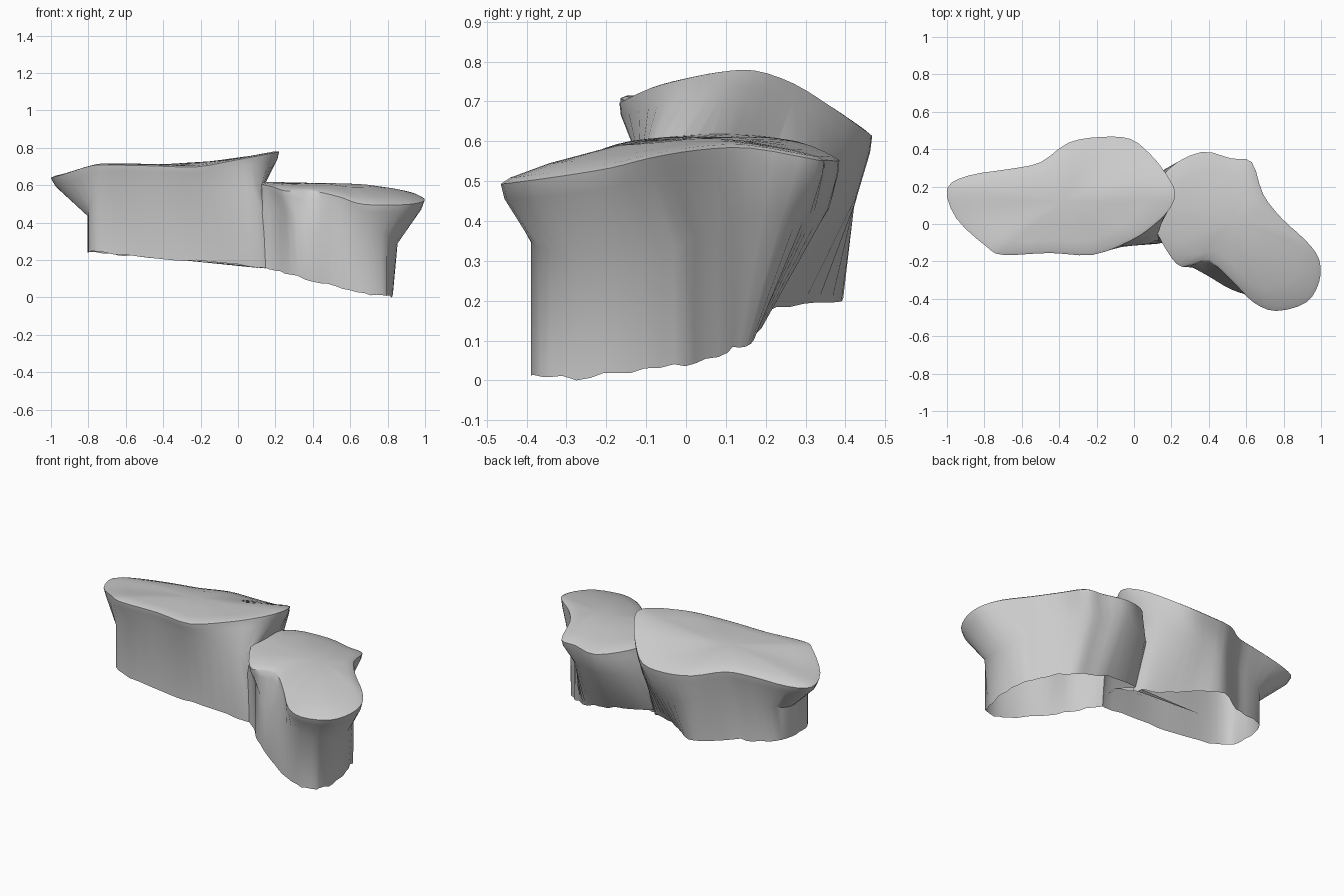
import bpy, bmesh, random
from math import exp
from mathutils import Vector

if "Cube" in bpy.data.objects:
    bpy.data.objects.remove(bpy.data.objects["Cube"])

random.seed(4)
STEPS = 3  # subdivisions between outline columns


def spline(a, b, c, d, t):
    return 0.5 * (2 * b + (c - a) * t + (2 * a - 5 * b + 4 * c - d) * t * t
                  + (3 * b - a - 3 * c + d) * t ** 3)


def build_rock(name, columns, center, foot, push):
    """columns: rim x, y, z / wall x, y / height where the overhang meets the wall"""
    n = len(columns)
    cols = []
    for i in range(n):
        for s in range(STEPS):
            quad = [columns[(i + k) % n] for k in (-1, 0, 1, 2)]
            cols.append([spline(*v, s / STEPS) for v in zip(*quad)])
    c = Vector(center)
    bm = bmesh.new()
    rings = [[] for _ in range(7)]
    for x, y, z, wx, wy, nz in cols:
        rim, neck = Vector((x, y, z)), Vector((wx, wy, nz))
        low = Vector((wx, wy, 0)) + Vector(push(wx, wy))
        low.z = foot(low.x, low.y) + random.uniform(-.007, .007)
        # crown rings
        for r, f in enumerate((.4, .75, .95)):
            p = c.lerp(rim, f)
            p.z = rim.z + (c.z - rim.z) * (1 - f ** 1.8) + .006 * f
            rings[r].append(bm.verts.new(p))
        # rim, overhang and wall rings
        under = rim.lerp(neck, .12) - Vector((0, 0, .02))
        for r, p in enumerate((rim, under, neck, low)):
            rings[r + 3].append(bm.verts.new(p))
    m = len(cols)
    top = bm.verts.new(c)
    base = bm.verts.new((c.x, c.y, foot(c.x, c.y)))
    for i in range(m):
        j = (i + 1) % m
        bm.faces.new((top, rings[0][i], rings[0][j]))
        bm.faces.new((base, rings[-1][j], rings[-1][i]))
        for a, b in zip(rings, rings[1:]):
            bm.faces.new((a[i], b[i], b[j], a[j]))
    bmesh.ops.recalc_face_normals(bm, faces=bm.faces)
    me = bpy.data.meshes.new(name)
    bm.to_mesh(me)
    bm.free()
    ob = bpy.data.objects.new(name, me)
    bpy.context.collection.objects.link(ob)
    return ob


def left_push(x, y):
    """hollow the back foot inward, flare the front right foot"""
    back = min(max((y - .1) / .15, 0), 1)
    flare = min(max((x - .02) / .1, 0), 1) * (1 - back)
    return (.08 * flare, -.2 * back * exp(-((x + .02) / .2) ** 2), 0)


def right_push(x, y):
    return (-.025 if x > .8 else 0, -.65 * max(y - .1, 0), 0)


# upper slab on the left
left_cols = [
    (-1.0, .19, .645, -.80, .10, .44), (-.95, .03, .66, -.80, .00, .46),
    (-.79, -.12, .71, -.78, -.09, .52), (-.70, -.165, .715, -.66, -.13, .60),
    (-.45, -.155, .71, -.42, -.135, .62), (-.22, -.165, .705, -.22, -.135, .60),
    (-.02, -.09, .74, .00, -.115, .58), (.10, -.01, .762, .11, -.09, .58),
    (.19, .08, .78, .14, .02, .60), (.22, .17, .785, .14, .15, .61),
    (.17, .27, .752, .12, .26, .57), (.09, .37, .69, .06, .35, .52),
    (-.02, .455, .63, -.06, .42, .48), (-.18, .465, .62, -.20, .42, .44),
    (-.35, .435, .635, -.34, .41, .46), (-.50, .33, .66, -.52, .28, .50),
    (-.66, .295, .66, -.64, .25, .48), (-.88, .26, .645, -.76, .20, .46)]
left_rock = build_rock("left_rock", left_cols, (-.38, .12, .72),
                       lambda x, y: .18 - .09 * x, left_push)

# lower slab on the right
right_cols = [
    (.10, .12, .62, .06, .12, .45), (.11, -.01, .615, .10, -.06, .45),
    (.18, -.15, .60, .20, -.13, .48), (.26, -.23, .575, .28, -.21, .46),
    (.40, -.20, .575, .40, -.28, .36), (.54, -.32, .545, .52, -.35, .36),
    (.64, -.42, .51, .64, -.385, .36), (.76, -.465, .50, .74, -.385, .35),
    (.92, -.42, .505, .82, -.34, .33), (.99, -.31, .52, .85, -.24, .30),
    (.99, -.19, .54, .85, -.14, .30), (.92, -.09, .565, .82, -.03, .34),
    (.79, .03, .585, .74, .05, .38), (.69, .16, .59, .66, .15, .42),
    (.63, .33, .56, .58, .28, .42), (.52, .35, .56, .48, .32, .42),
    (.36, .385, .56, .36, .36, .44), (.18, .29, .60, .16, .29, .44)]
right_rock = build_rock("right_rock", right_cols, (.54, .02, .617),
                        lambda x, y: .205 - .2 * x + .1 * y, right_push)

# weld both slabs into one outer skin
mod = left_rock.modifiers.new("weld", 'BOOLEAN')
mod.operation = 'UNION'
mod.solver = 'EXACT'
mod.object = right_rock
deps = bpy.context.evaluated_depsgraph_get()
mesh = bpy.data.meshes.new_from_object(left_rock.evaluated_get(deps))
for ob in (left_rock, right_rock):
    bpy.data.objects.remove(ob)
rock = bpy.data.objects.new("rock_ledge", mesh)
bpy.context.collection.objects.link(rock)

# open underside
bm = bmesh.new()
bm.from_mesh(mesh)
caps = [f for f in bm.faces if f.normal.z < -.8 and f.calc_center_median().z < .3]
bmesh.ops.delete(bm, geom=caps, context='FACES')
low = min(v.co.z for v in bm.verts)
bmesh.ops.translate(bm, verts=bm.verts, vec=(0, 0, -low))
bm.to_mesh(mesh)
bm.free()

# smooth stone shading with crisp rims
bpy.context.view_layer.objects.active = rock
rock.select_set(True)
bpy.ops.object.shade_smooth_by_angle(angle=.75)
